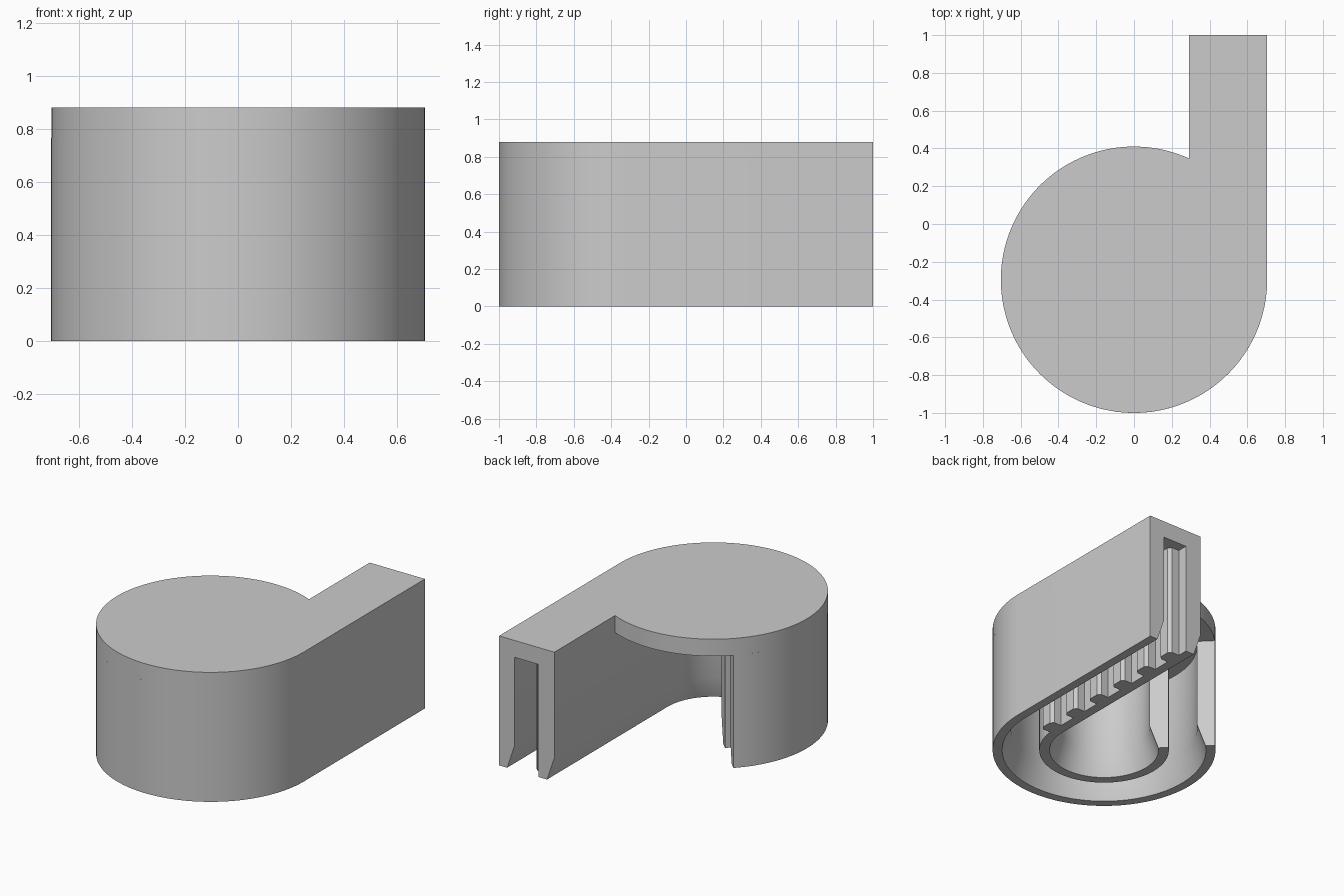
import bpy, bmesh
from math import sin, cos, acos, radians, tau

if "Cube" in bpy.data.objects:
    bpy.data.objects.remove(bpy.data.objects["Cube"])

R_OUT, R_IN = 0.705, 0.29       # outermost and innermost wall radius
CY = -0.295                     # centre of the round end
H, CEIL, FLARE = 0.88, 0.765, 0.16
END = radians(-225)             # where the curled walls stop

grey = bpy.data.materials.new("plain grey")
grey.use_nodes = True
grey.diffuse_color = (0.6, 0.6, 0.6, 1)
grey.node_tree.nodes["Principled BSDF"].inputs["Base Color"].default_value = grey.diffuse_color


def finish(name, bm):
    bmesh.ops.recalc_face_normals(bm, faces=bm.faces)
    mesh = bpy.data.meshes.new(name)
    bm.to_mesh(mesh)
    bm.free()
    mesh.materials.append(grey)
    ob = bpy.data.objects.new(name, mesh)
    bpy.context.collection.objects.link(ob)
    bpy.ops.object.select_all(action='DESELECT')
    ob.select_set(True)
    bpy.context.view_layer.objects.active = ob
    bpy.ops.object.shade_smooth_by_angle(angle=radians(25))


def add_prism(bm, outline, z0, z1):
    face = bm.faces.new([bm.verts.new((x, y, z0)) for x, y in outline])
    top = bmesh.ops.extrude_face_region(bm, geom=[face], use_keep_orig=True)
    verts = [v for v in top["geom"] if isinstance(v, bmesh.types.BMVert)]
    bmesh.ops.translate(bm, verts=verts, vec=(0, 0, z1 - z0))


def curled_wall(name, section, steps=90):
    """Sweep a (radius, z) section down the straight tail and round the curl."""
    bm = bmesh.new()
    rings = [[bm.verts.new((r, 1, z)) for r, z in section]]
    for i in range(steps + 1):
        a = END * i / steps
        rings.append([bm.verts.new((r * cos(a), CY + r * sin(a), z)) for r, z in section])
    n = len(section)
    for a, b in zip(rings, rings[1:]):
        for k in range(n):
            bm.faces.new((a[k], a[(k + 1) % n], b[(k + 1) % n], b[k]))
    bm.faces.new(rings[0])
    bm.faces.new(rings[-1])
    finish(name, bm)


def wall_section(inner, outer):
    # flared lead-in at the bottom of the inner side
    return [(inner, CEIL), (inner, FLARE), (inner + 0.055, 0), (outer, 0), (outer, CEIL)]


# Top plate: disc with a straight tail
bm = bmesh.new()
start = acos(R_IN / R_OUT)
arc = [start + (tau - start) * i / 120 for i in range(121)]
outline = [(R_OUT, 1), (R_IN, 1)] + [(R_OUT * cos(a), CY + R_OUT * sin(a)) for a in arc]
add_prism(bm, outline, CEIL, H)
finish("top_plate", bm)

# Two parallel walls with a slot between them
curled_wall("outer_wall", wall_section(0.59, R_OUT))
curled_wall("inner_wall", wall_section(R_IN, 0.41))

# Grip teeth along the straight part of the slot
bm = bmesh.new()
root, tip, width, cut = 0.40, 0.485, 0.11, 0.02
for i in range(6):
    y = 0.93 - i * 0.232
    add_prism(bm, [(root, y), (tip - cut, y), (tip, y - cut), (tip, y - width + cut),
                   (tip - cut, y - width), (root, y - width)], 0, CEIL)
finish("grip_teeth", bm)
